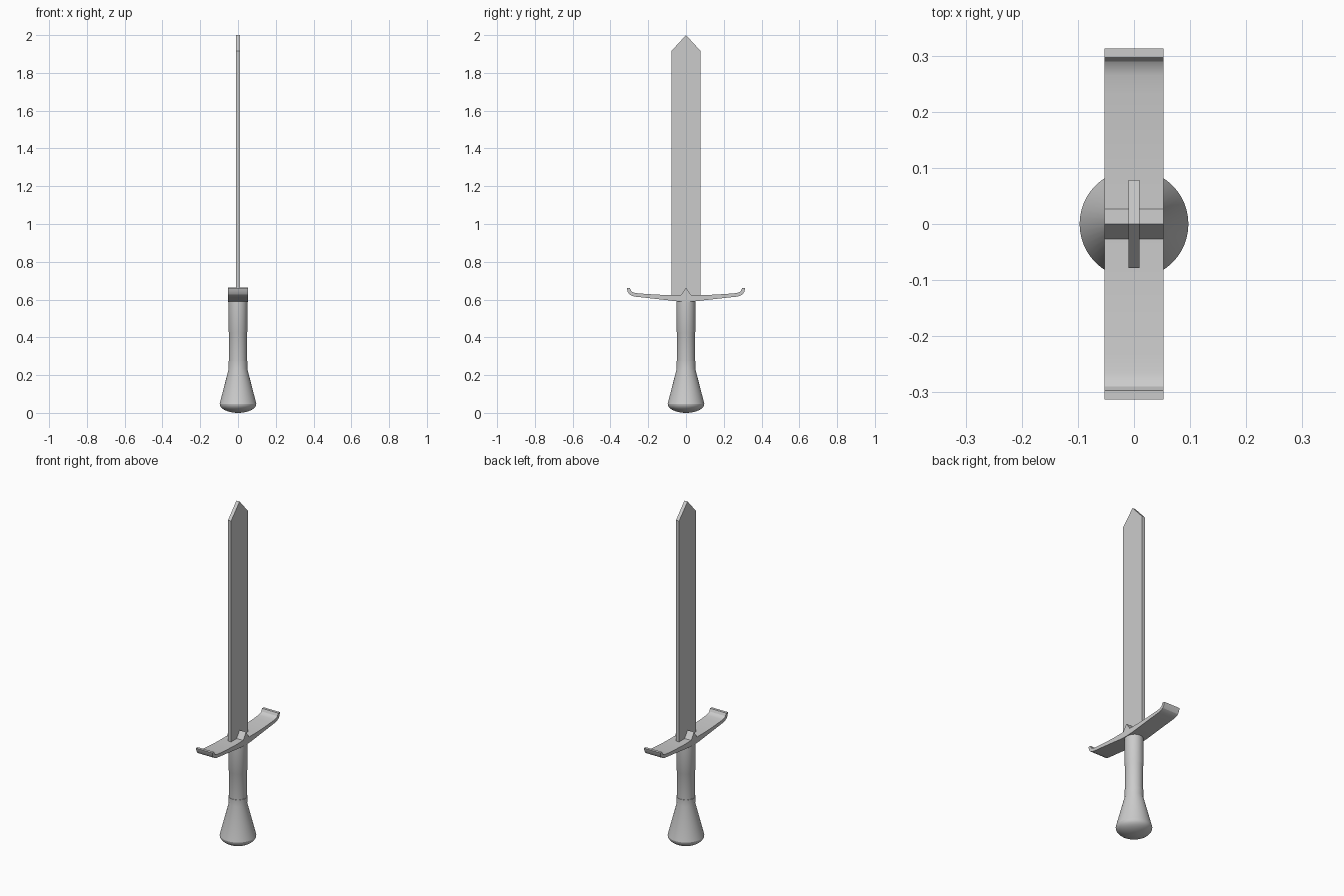
import bpy
import bmesh
import math

cube = bpy.data.objects.get("Cube")
if cube:
    bpy.data.objects.remove(cube, do_unlink=True)

# Single plain grey for the whole sword
grey = bpy.data.materials.new("light_grey")
grey.use_nodes = True
colour = (0.6, 0.6, 0.6, 1)
grey.diffuse_color = colour
grey.node_tree.nodes["Principled BSDF"].inputs["Base Color"].default_value = colour


def add_object(name, bm, smooth_angle=None):
    bmesh.ops.recalc_face_normals(bm, faces=bm.faces)
    mesh = bpy.data.meshes.new(name)
    bm.to_mesh(mesh)
    bm.free()
    mesh.materials.append(grey)
    obj = bpy.data.objects.new(name, mesh)
    bpy.context.collection.objects.link(obj)
    if smooth_angle:
        bpy.ops.object.select_all(action='DESELECT')
        obj.select_set(True)
        bpy.context.view_layer.objects.active = obj
        bpy.ops.object.shade_smooth_by_angle(angle=math.radians(smooth_angle))
    return obj


def extrude_outline(name, half, thickness, smooth_angle=None):
    """Mirror a (y, z) half outline, running from the top middle to the
    bottom middle, and extrude it across x."""
    outline = half + [(-y, z) for y, z in reversed(half) if y > 0]
    bm = bmesh.new()
    face = bm.faces.new([bm.verts.new((-thickness / 2, y, z)) for y, z in outline])
    result = bmesh.ops.extrude_face_region(bm, geom=[face])
    verts = [v for v in result["geom"] if isinstance(v, bmesh.types.BMVert)]
    bmesh.ops.translate(bm, verts=verts, vec=(thickness, 0, 0))
    return add_object(name, bm, smooth_angle)


def lathe(name, profile, steps=48):
    """Spin an (r, z) profile about the z axis."""
    bm = bmesh.new()
    verts = [bm.verts.new((r, 0, z)) for r, z in profile]
    edges = [bm.edges.new(pair) for pair in zip(verts, verts[1:])]
    bmesh.ops.spin(bm, geom=verts + edges, cent=(0, 0, 0), axis=(0, 0, 1),
                   angle=math.tau, steps=steps)
    bmesh.ops.remove_doubles(bm, verts=bm.verts, dist=0.0001)
    return add_object(name, bm, 25)


# Flat blade with a pointed tip
extrude_outline("blade", [(0, 2), (0.078, 1.915), (0.078, 0.61), (0, 0.61)], 0.02)

# Curved crossguard with a raised middle ridge and upturned ends
extrude_outline("crossguard", [
    (0, 0.663), (0.027, 0.624), (0.11, 0.624), (0.17, 0.627), (0.23, 0.631),
    (0.265, 0.634), (0.28, 0.638), (0.29, 0.645), (0.297, 0.66),
    (0.313, 0.66), (0.309, 0.642), (0.3, 0.628), (0.285, 0.619),
    (0.265, 0.615), (0.2, 0.608), (0.12, 0.599), (0.05, 0.591), (0, 0.588)],
    0.105, 25)

# Round grip
lathe("grip", [(0, 0.605), (0.05, 0.605), (0.05, 0.43), (0.048, 0.425),
               (0.048, 0.23), (0, 0.23)])

# Flared pommel with a domed end
dome = [(0.097 * math.cos(a), 0.048 * (1 - math.sin(a)))
        for a in (math.radians(90 * i / 8) for i in range(8))]
lathe("pommel", [(0, 0.275), (0.05, 0.275), (0.049, 0.235)] + dome + [(0, 0)])
